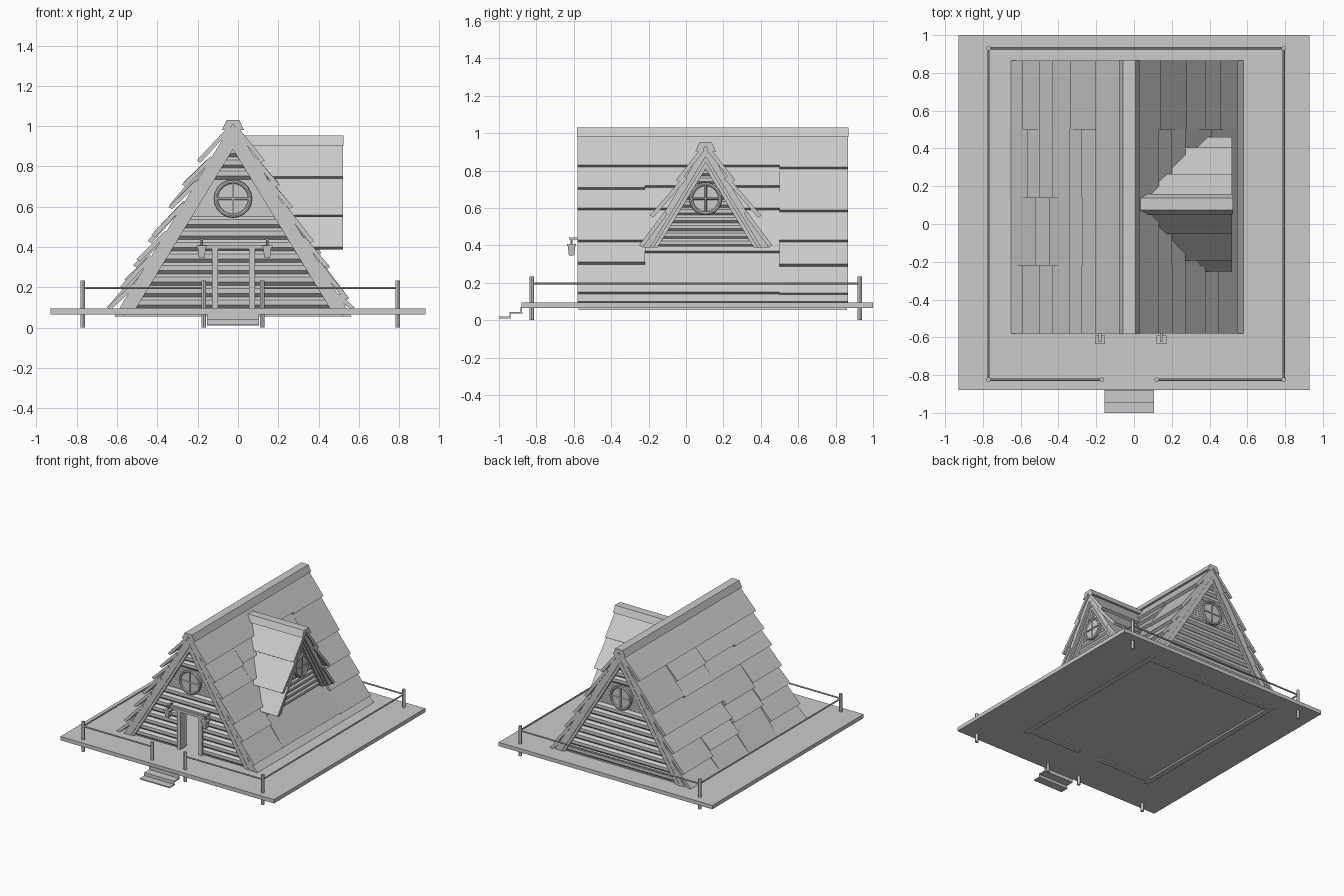
import bpy, bmesh
from math import pi, cos, sin
from mathutils import Vector

if "Cube" in bpy.data.objects:
    bpy.data.objects.remove(bpy.data.objects["Cube"])

K = 1.64                      # roof pitch (rise / run)
N = Vector((0.854, 0.52))     # outward slope normal
CX, CY = -0.025, 0.105        # main ridge x, dormer ridge y


def prisms(name, items, axis, trim=False):
    """Extrude (u, z) profiles along axis 'x' or 'y' from a to b, all in one object."""
    bm = bmesh.new()
    for pts, a, b in items:
        def put(t):
            return [bm.verts.new((t, u, z) if axis == 'x' else (u, t, z)) for u, z in pts]
        r0, r1 = put(a), put(b)
        bm.faces.new(r0)
        bm.faces.new(r1[::-1])
        for i in range(len(pts)):
            j = (i + 1) % len(pts)
            bm.faces.new((r0[j], r0[i], r1[i], r1[j]))
    if trim:                  # cut away what lies below the main roof
        bmesh.ops.bisect_plane(bm, geom=bm.verts[:] + bm.edges[:] + bm.faces[:],
                               plane_co=(CX, 0, 1.0), plane_no=(0.854, 0, 0.52), clear_inner=True)
    bmesh.ops.recalc_face_normals(bm, faces=bm.faces)
    me = bpy.data.meshes.new(name)
    bm.to_mesh(me)
    bm.free()
    ob = bpy.data.objects.new(name, me)
    bpy.context.collection.objects.link(ob)
    return ob


def rect(u0, u1, z0, z1):
    return [(u0, z0), (u1, z0), (u1, z1), (u0, z1)]


def circle(u, z, r, n=8):
    return [(u + r * cos((i + .5) * 2 * pi / n), z + r * sin((i + .5) * 2 * pi / n)) for i in range(n)]


def P(c, s, z, h):
    """Point at height z on a slope whose apex is at height h."""
    return (c + s * (h - z) / K, z)


def slope_band(c, s, h0, h1, zb):
    """Sloped board between two parallel roof lines, from apex to zb."""
    return [(c, h0), P(c, s, zb, h0), P(c, s, zb, h1), (c, h1)]


def shingle(c, s, zt, zb, ht, hb, t=0.022):
    """Tilted roof panel, its lower edge lifted off the roof."""
    a, b = P(c, s, zt, ht), P(c, s, zb, hb)
    n = (s * N.x * t, N.y * t)
    return [a, b, (b[0] - n[0], b[1] - n[1]), (a[0] - n[0], a[1] - n[1])]


def cyl(name, p, q, r, n=12):
    p, q = Vector(p), Vector(q)
    bpy.ops.mesh.primitive_cylinder_add(vertices=n, radius=r, depth=(q - p).length, location=(p + q) / 2)
    ob = bpy.context.object
    ob.name = name
    ob.rotation_euler = (q - p).to_track_quat('Z', 'Y').to_euler()
    bpy.ops.object.shade_smooth_by_angle()
    return ob


# deck and steps
prisms("deck", [(rect(-.93, .93, .065, .095), -.88, 1.0)], 'y')
prisms("steps", [(rect(-1, -.935, .01, .019), -.155, .105),
                 (rect(-.945, -.875, .035, .044), -.155, .105),
                 (rect(-.945, -.938, .015, .04), -.155, .105),
                 (rect(-.885, -.878, .04, .07), -.155, .105)], 'x')

# fence
L, R, F, B = -.77, .793, -.825, .93
for x, y in ((L, F), (R, F), (L, B), (R, B), (-.17, F), (.12, F)):
    cyl("fence_post", (x, y, 0), (x, y, .235), .012)
for p, q in (((L, F), (-.17, F)), ((.12, F), (R, F)), ((L, F), (L, B)), ((R, F), (R, B)), ((L, B), (R, B))):
    cyl("fence_rail", (*p, .197), (*q, .197), .006, 8)

# main roof base and foundation sills
Y0, Y1 = -.58, .865
prisms("roof_base", [(slope_band(CX, s, .95, 1.02, .055), Y0 + .005, Y1 - .005) for s in (-1, 1)], 'y')
prisms("sills", [(rect(-.55, -.51, .055, .1), -.57, -.12), (rect(-.55, -.51, .055, .1), .07, .52),
                 (rect(.8, .84, .055, .1), -.57, .52)], 'x')

# main roof shingles: column range, then lower edge height of every row
right = [(-.58, -.22, [.83, .71, .6, .43, .31, .15, .1]),
         (-.22, .5, [.83, .72, .6, .37, .15, .1]),
         (.5, .865, [.82, .59, .43, .3, .145, .1])]
left = [(-.58, -.22, [.83, .71, .6, .46, .34, .2, .1]),
        (-.22, .14, [.83, .72, .6, .43, .31, .1]),
        (.14, .5, [.83, .71, .6, .46, .34, .24, .1]),
        (.5, .865, [.83, .61, .46, .34, .2, .1])]
for side, cols, hb, label in ((1, right, 1.09, "right"), (-1, left, 1.125, "left")):
    items = []
    for a, b, rows in cols:
        tops = [1.0] + [z + .02 for z in rows[:-1]]
        items += [(shingle(CX, side, zt, zb, 1.035, hb), a, b) for zt, zb in zip(tops, rows)]
    prisms("shingles_" + label, items, 'y')


def cap(c, h):
    return [(c - .032, h), (c + .032, h), (c + .055, h - .05), (c + .02, h - .05),
            (c, h - .02), (c - .02, h - .05), (c - .055, h - .05)]


prisms("ridge_cap", [(cap(CX, 1.03), Y0 - .003, Y1 + .003)], 'y')


def half(z, h=.97):
    return max((h - z) / K, .01)


# gable walls: logs, fine louvre band, rafters
for label, yc, sgn in (("front", -.53, -1), ("back", .815, 1)):
    logs = []
    for z in [.125 + .057 * i for i in range(8)] + [.765, .82, .875]:
        w = half(z + .02)
        prof = circle(yc, z, .031)
        if sgn < 0 and z < .38:           # door opening
            logs += [(prof, CX - w, -.115), (prof, .065, CX + w)]
        else:
            logs.append((prof, CX - w, CX + w))
    prisms(label + "_wall_logs", logs, 'x')
    slats = []
    for i in range(20):
        z = .55 + .0095 * i
        w = half(z)
        slats.append(([(yc - .008, z), (yc + .008, z), (yc + .012 * sgn, z + .0095),
                       (yc - .012 * sgn, z + .0095)][::1], CX - w, CX + w))
    prisms(label + "_louvre_band", [(rect(yc - .01 + .002 * (i % 2), yc + .01 - .002 * (i % 2),
                                     p[0][1], p[2][1]), a, b) for i, (p, a, b) in enumerate(slats)], 'x')
    ya, yb = sorted((yc + .015 * sgn, yc + .047 * sgn))
    prisms(label + "_rafters", [(slope_band(CX, s, h0, h1, .095), ya - d, yb + d)
                                for s in (-1, 1) for h0, h1, d in ((.885, .92, -.006), (.92, .955, 0))], 'y')

# door frame
prisms("door_frame", [(rect(a, a + .03, .095, .39), -.572, -.5) for a in (-.13, .055)]
       + [(rect(-.195, .15, .39, .41), -.575, -.5)], 'y')

# lanterns
for x in (-.18, .145):
    prisms("lantern_arm", [(rect(x - .007, x + .007, .432, .442), -.625, -.56)], 'y')
    cyl("lantern_stem", (x, -.612, .405), (x, -.612, .442), .006, 8)
    prisms("lantern_cap", [(rect(x - .026, x + .026, .398, .407), -.635, -.589)], 'y')
    bpy.ops.mesh.primitive_cone_add(vertices=4, radius1=.02, radius2=.029, depth=.052,
                                    location=(x, -.612, .372), rotation=(0, 0, pi / 4))
    bpy.context.object.name = "lantern_body"

# dormer roof, trimmed against the main roof
D = .52
prisms("dormer_roof_base", [(slope_band(CY, s, .875, .94, .39), 0, D - .01) for s in (-1, 1)], 'x', True)
rows = [(.92, .75, .96, 1.01), (.77, .56, .96, 1.05), (.58, .4, .945, .985)]
prisms("dormer_shingles", [(shingle(CY, s, *r), 0, D) for s in (-1, 1) for r in rows], 'x', True)
prisms("dormer_ridge_cap", [(cap(CY, .953), 0, D + .003)], 'x', True)

# dormer gable wall
logs = []
for i in range(11):
    z = .415 + .042 * i
    w = half(z + .015, .89)
    logs.append((circle(.445, z, .023), CY - w, CY + w))
prisms("dormer_wall_logs", logs, 'y')
prisms("dormer_rafters", [(slope_band(CY, s, h0, h1, .39), .43, b) for s in (-1, 1)
                          for h0, h1, b in ((.81, .845, .485), (.845, .88, .495))], 'x')


# round windows: glass disc, ring frame and cross bars
def window(name, c, axis, r):
    c, axis = Vector(c), Vector(axis)
    cyl(name + "_pane", c - axis * .02, c + axis * .012, r - .005, 20)
    bpy.ops.mesh.primitive_torus_add(major_segments=20, minor_segments=8, major_radius=r - .008,
                                     minor_radius=.01, location=c + axis * .012,
                                     rotation=axis.to_track_quat('Z', 'Y').to_euler())
    bpy.context.object.name = name + "_frame"
    m = c + axis * .014
    for d in (Vector((0, 0, 1)), axis.cross(Vector((0, 0, 1)))):
        cyl(name + "_bar", m - d * (r - .01), m + d * (r - .01), .006, 6)


window("front_window", (CX, -.55, .64), (0, -1, 0), .093)
window("back_window", (CX, .835, .64), (0, 1, 0), .093)
window("dormer_window", (.47, CY, .65), (1, 0, 0), .086)
